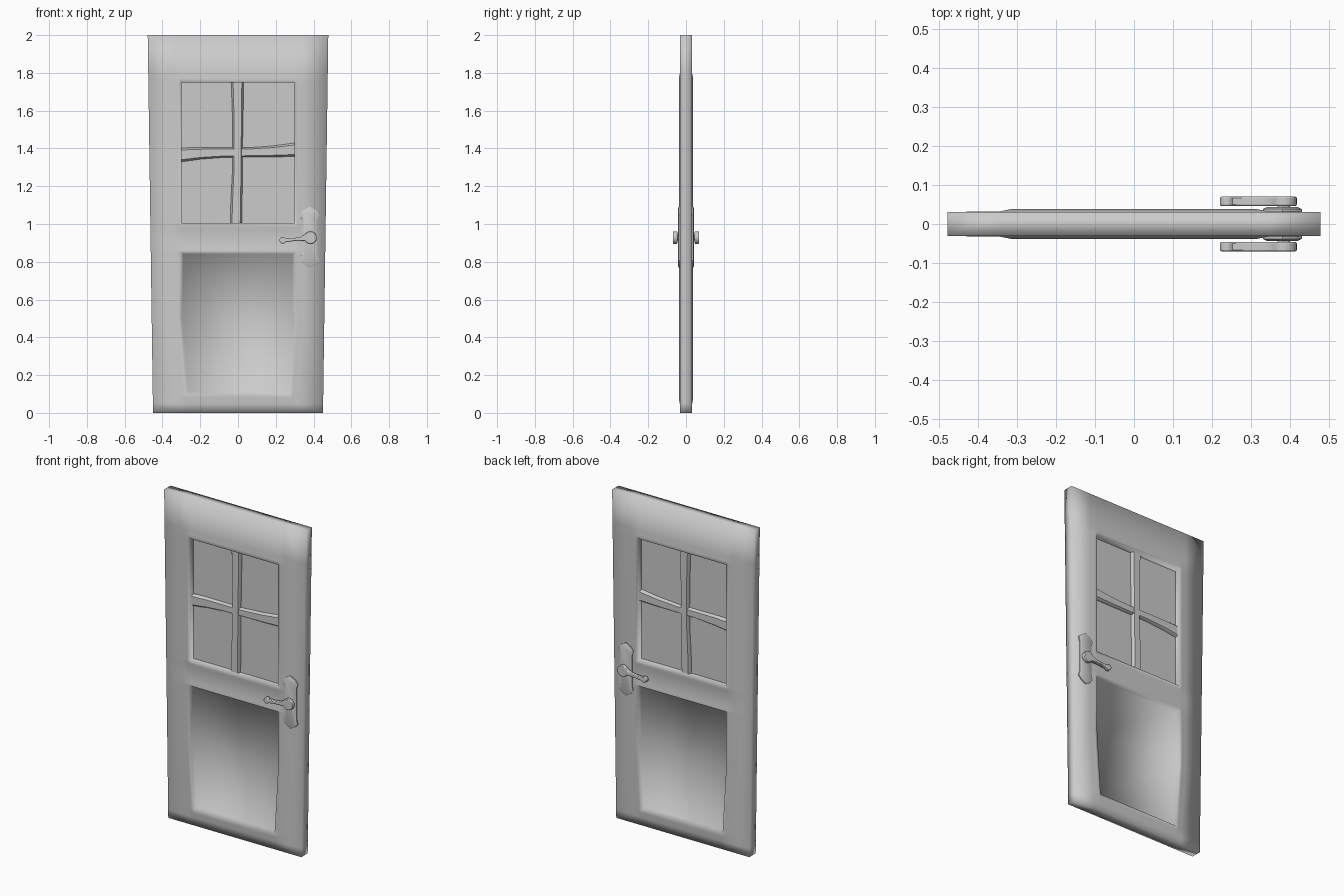
import bpy, bmesh
from math import sin, cos, radians, pi

if "Cube" in bpy.data.objects:
    bpy.data.objects.remove(bpy.data.objects["Cube"])


def finish(bm, name, full_smooth=False, bevel=0):
    bmesh.ops.recalc_face_normals(bm, faces=bm.faces)
    me = bpy.data.meshes.new(name)
    bm.to_mesh(me)
    bm.free()
    ob = bpy.data.objects.new(name, me)
    bpy.context.collection.objects.link(ob)
    bpy.ops.object.select_all(action='DESELECT')
    bpy.context.view_layer.objects.active = ob
    ob.select_set(True)
    if full_smooth:
        bpy.ops.object.shade_smooth()
    else:
        bpy.ops.object.shade_smooth_by_angle(angle=radians(40))
    if bevel:
        mod = ob.modifiers.new("soft_edges", 'BEVEL')
        mod.width, mod.segments = bevel, 2
        mod.limit_method, mod.angle_limit = 'ANGLE', radians(50)
    return ob


def loft(name, loops, full_smooth=False, bevel=0):
    """Skin a list of equal point loops and cap both ends."""
    bm = bmesh.new()
    rings = [[bm.verts.new(p) for p in loop] for loop in loops]
    n = len(rings[0])
    for a, b in zip(rings, rings[1:]):
        for k in range(n):
            bm.faces.new((a[k], a[(k + 1) % n], b[(k + 1) % n], b[k]))
    bm.faces.new(rings[0])
    bm.faces.new(rings[-1])
    return finish(bm, name, full_smooth, bevel)


# Door leaf: tapered grid with raised lips around a window and a sunken panel
half = [(0.478, 0.031), (0.345, 0.032), (0.315, 0.038), (0.298, 0.038)]
cols = [(-x, h) for x, h in half] + half[::-1]
rows = [(2.0, .031), (1.80, .032), (1.77, .038), (1.75, .038),
        (1.005, .038), (0.985, .038), (0.965, .034), (0.875, .034), (0.86, .038),
        (0.85, .038), (0.5, .038), (0.1, .038), (0.08, .038), (0.05, .033), (0, .031)]
NC, NR = len(cols), len(rows)
WIN, PANEL, MID = (3,), (9, 10), 3

bm = bmesh.new()
V = {}
for s in (-1, 1):
    for j, (z, hr) in enumerate(rows):
        squeeze = 1 - 0.08 * max(0, 0.5 - z) / 0.4
        for i, (x, hc) in enumerate(cols):
            if i in (0, NC - 1):
                px = (0.45 + 0.014 * z) * (1 if x > 0 else -1)
            else:
                px = x * squeeze
            V[s, i, j] = bm.verts.new((px, s * min(hr, hc), z))
    for j in range(NR - 1):
        for i in range(NC - 1):
            if i == MID and j in WIN + PANEL:
                continue
            bm.faces.new((V[s, i, j], V[s, i + 1, j], V[s, i + 1, j + 1], V[s, i, j + 1]))
    # sunken lower panel
    rim = [(3, 9), (4, 9), (4, 10), (4, 11), (3, 11), (3, 10)]
    shift = {9: -0.008, 10: 0, 11: 0.008}
    inner = []
    for i, j in rim:
        c = V[s, i, j].co
        inner.append(bm.verts.new((c.x * 0.975, s * 0.018, c.z + shift[j])))
    for k in range(6):
        m = (k + 1) % 6
        bm.faces.new((V[(s,) + rim[k]], V[(s,) + rim[m]], inner[m], inner[k]))
    bm.faces.new((inner[0], inner[1], inner[2], inner[5]))
    bm.faces.new((inner[5], inner[2], inner[3], inner[4]))


def through(path):
    for a, b in zip(path, path[1:] + path[:1]):
        bm.faces.new((V[(-1,) + a], V[(-1,) + b], V[(1,) + b], V[(1,) + a]))


# outer edge and window reveal
through([(i, 0) for i in range(NC)] + [(NC - 1, j) for j in range(1, NR)]
        + [(i, NR - 1) for i in range(NC - 2, -1, -1)] + [(0, j) for j in range(NR - 2, 0, -1)])
through([(3, 3), (4, 3), (4, 4), (3, 4)])
finish(bm, "door_leaf", full_smooth=True)

# Window glass
loft("window_glass", [[(-.299, y, 1.0), (.299, y, 1.0), (.299, y, 1.752), (-.299, y, 1.752)]
                      for y in (-.004, .004)])


# Wavy glazing bars: rounded cross-section swept along stations (along, centre, half width)
def bar(name, stations, upright, depth):
    prof = [(1, .45), (.7, 1), (-.7, 1), (-1, .45), (-1, -.45), (-.7, -1), (.7, -1), (1, -.45)]
    loops = []
    for t, c, w in stations:
        loops.append([(c + u * w, v * depth, t) if upright else (t, v * depth, c + u * w)
                      for u, v in prof])
    loft(name, loops)


bar("upright_glazing_bar", [(1.0, -.010, .031), (1.12, -.008, .030), (1.27, -.003, .027),
                            (1.4, -.002, .026), (1.55, -.001, .028), (1.755, -.003, .033)],
    True, .024)
bar("cross_glazing_bar", [(-.3, 1.366, .037), (-.2, 1.374, .031), (-.08, 1.378, .026),
                          (.05, 1.379, .025), (.18, 1.384, .029), (.3, 1.393, .036)],
    False, .022)


# Handles on both sides
def arc(cx, cz, r, a0, a1, n):
    return [(cx + r * cos(radians(a0 + (a1 - a0) * k / n)),
             cz + r * sin(radians(a0 + (a1 - a0) * k / n))) for k in range(n + 1)]


CX, CZ = 0.38, 0.93
quarter = [(0, .162), (.033, .143), (.050, .122), (.042, .095)]
right = quarter + [(x, -z) for x, z in quarter[::-1]]
plate = right + [(-x, z) for x, z in right[::-1] if x > 0]

lever = (arc(0.384, 0.928, 0.033, -150, 150, 20) + [(0.33, 0.931), (0.29, 0.925)]
         + arc(0.238, 0.914, 0.018, 35, 325, 14) + [(0.29, 0.909), (0.33, 0.911)])

for s, side in ((-1, "front"), (1, "back")):
    loft(side + "_handle_plate",
         [[(CX + x * k, s * y, CZ + z * kz) for x, z in plate]
          for y, k, kz in ((.028, 1, 1), (.038, 1, 1), (.043, .8, .94))])
    loft(side + "_handle_spindle",
         [[(x, s * y, z) for x, z in arc(0.384, 0.928, 0.016, 0, 330, 11)] for y in (.04, .05)])
    loft(side + "_lever", [[(x, s * y, z) for x, z in lever] for y in (.046, .07)], bevel=.004)
